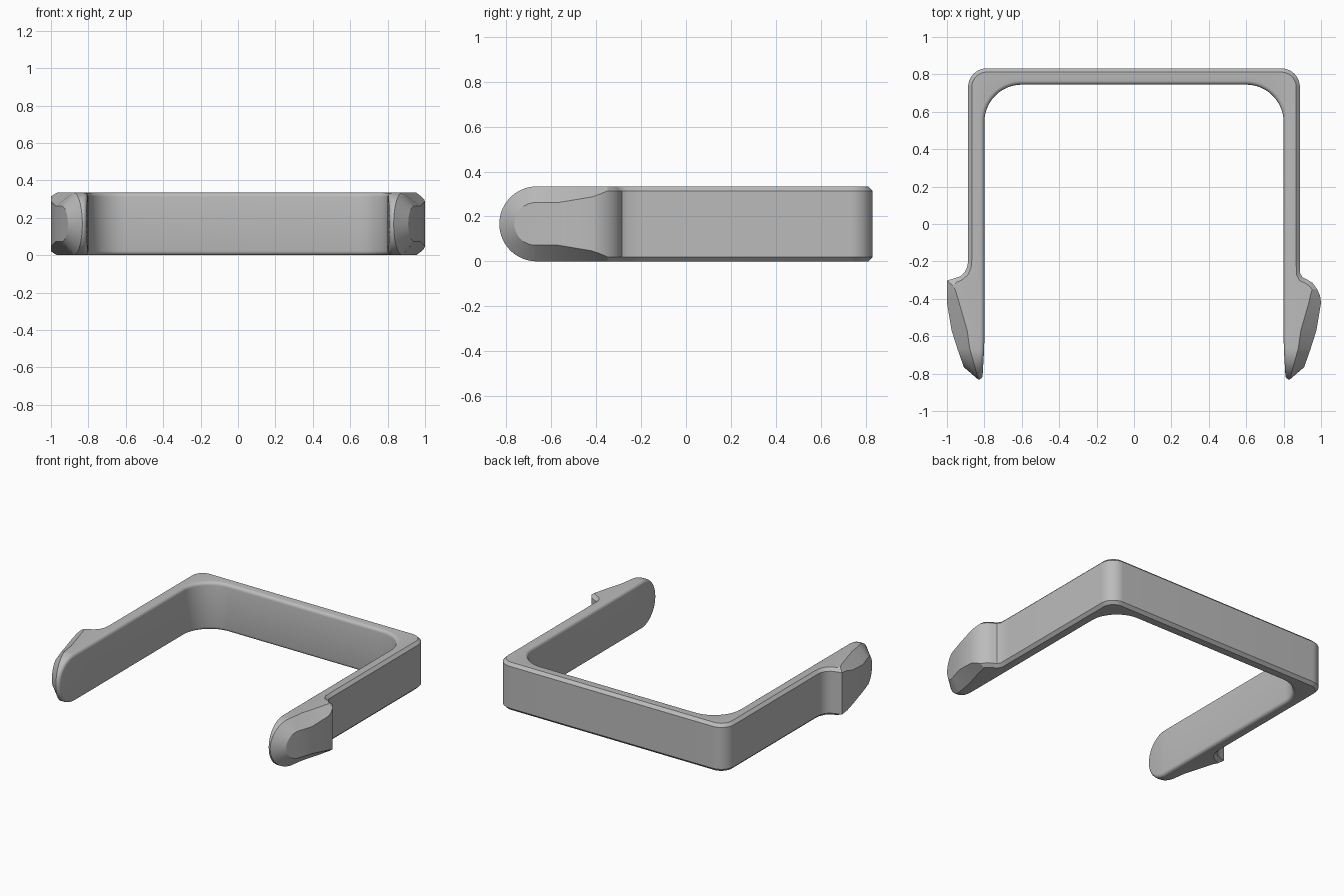
import bpy, bmesh
from math import sin, cos, radians, pi

cube = bpy.data.objects.get("Cube")
if cube:
    bpy.data.objects.remove(cube, do_unlink=True)

MID = 0.167      # half the height of the clip
FILLET = 0.022   # rounding of the inner edges
CHAMFER = 0.02   # cut along the outer edges
RIM = MID - CHAMFER

grey = bpy.data.materials.new("plain grey")
grey.use_nodes = True
color = (0.5, 0.5, 0.5, 1)
grey.diffuse_color = color
grey.node_tree.nodes["Principled BSDF"].inputs["Base Color"].default_value = color


def tip_section(t):
    """Upper half of a section through the rounded tip, fanned at angle t."""
    points = []
    for i in range(5):
        a = i * pi / 8
        r = MID - FILLET * (1 - sin(a))
        y = -0.665 - r * cos(t)
        lean = 0.01 * max(0, (-0.65 - y) / 0.17)
        points.append((0.8 + lean + FILLET * (1 - cos(a)), y, r * sin(t)))
    y = -0.665 - MID * cos(t)
    points.append((0.833 + 0.275 * (y + 0.83), y, MID * sin(t)))
    y = -0.67 - 0.095 * cos(t)
    points.append((0.91 + 0.35 * (y + 0.765), y, 0.095 * sin(t)))
    return points


def section(inner, normal, top, outer, rim):
    """Upper half of a section: inner fillet, top edge, outer wall."""
    points = []
    for i in range(5):
        a = i * pi / 8
        d = FILLET * (1 - cos(a))
        points.append((inner[0] + normal[0] * d, inner[1] + normal[1] * d,
                       MID - FILLET * (1 - sin(a))))
    return points + [(*top, MID), (*outer, rim)]


# Barb rows: outer x, outer y, rim half height, top edge x, top edge y
barb = [(0.975, -0.57, 0.095, 0.892, -0.57), (1.0, -0.42, 0.12, 0.935, -0.42)]
round_shoulder = barb + [
    (0.995, -0.385, 0.132, 0.945, -0.375), (0.98, -0.35, RIM, 0.953, -0.35),
    (0.955, -0.315, RIM, 0.937, -0.331), (0.925, -0.297, RIM, 0.915, -0.316),
    (0.9, -0.285, RIM, 0.885, -0.302), (0.887, -0.26, RIM, 0.868, -0.27)]
square_shoulder = barb + [
    (1.0, -0.36, 0.14, 0.955, -0.355), (1.0, -0.302, RIM, 0.968, -0.33),
    (0.965, -0.292, RIM, 0.95, -0.312), (0.93, -0.28, RIM, 0.92, -0.299),
    (0.905, -0.258, RIM, 0.889, -0.273), (0.89, -0.225, RIM, 0.871, -0.235)]


def arm_sections(shoulder):
    rows = [tip_section(radians(a)) for a in range(0, 91, 6)]
    for ox, oy, rim, tx, ty in shoulder:
        rows.append(section((0.8, ty), (1, 0), (tx, ty), (ox, oy), rim))
    rows.append(section((0.8, -0.19), (1, 0), (0.867, -0.19), (0.887, -0.19), RIM))
    # Rounded back corner
    for deg in range(0, 91, 6):
        c, s = cos(radians(deg)), sin(radians(deg))
        r = 0.1 - CHAMFER
        rows.append(section((0.6 + 0.2 * c, 0.545 + 0.2 * s), (c, s),
                            (0.787 + r * c, 0.732 + r * s),
                            (0.787 + 0.1 * c, 0.732 + 0.1 * s), RIM))
    # Middle of the back bar
    rows.append(section((0, 0.745), (0, 1), (0, 0.832 - CHAMFER), (0, 0.832), RIM))
    return rows


def build_half(bm, shoulder, side):
    rings = []
    for upper in arm_sections(shoulder):
        loop = [(side * x, y, MID + z) for x, y, z in upper]
        loop += [(side * x, y, MID - z) for x, y, z in reversed(upper)]
        rings.append([bm.verts.new(p) for p in loop])
    for a, b in zip(rings, rings[1:]):
        for i in range(len(a)):
            j = (i + 1) % len(a)
            bm.faces.new((a[i], a[j], b[j], b[i]))


# Both halves of the clip, joined at the middle of the back bar
bm = bmesh.new()
build_half(bm, round_shoulder, 1)
build_half(bm, square_shoulder, -1)
bmesh.ops.remove_doubles(bm, verts=bm.verts, dist=0.0002)
bmesh.ops.recalc_face_normals(bm, faces=bm.faces)
mesh = bpy.data.meshes.new("snap_clip")
bm.to_mesh(mesh)
bm.free()
mesh.materials.append(grey)
clip = bpy.data.objects.new("snap_clip", mesh)
bpy.context.collection.objects.link(clip)
bpy.ops.object.select_all(action='DESELECT')
clip.select_set(True)
bpy.context.view_layer.objects.active = clip
bpy.ops.object.shade_smooth_by_angle(angle=radians(28))
